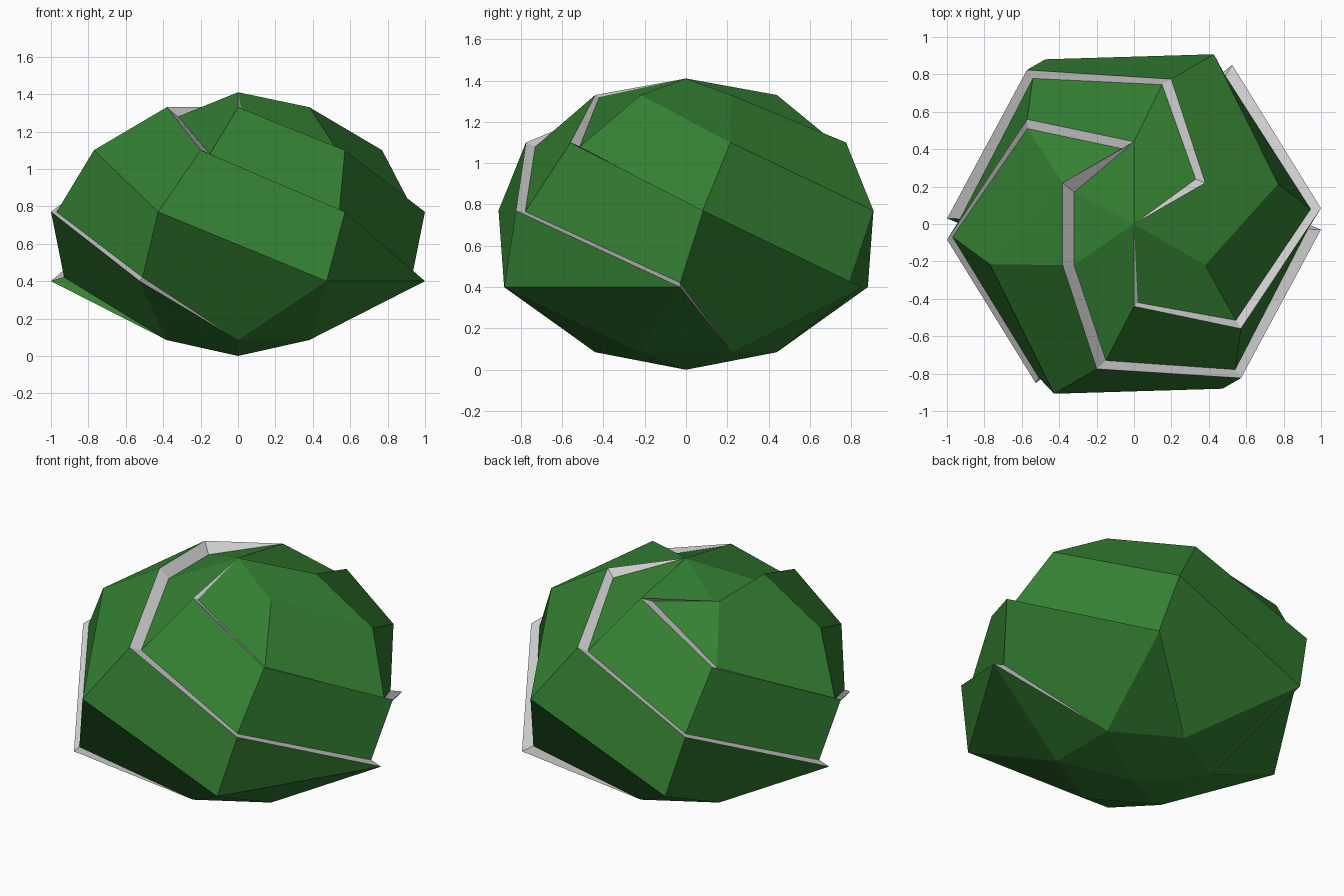
import bpy, bmesh
from math import radians, cos, sin
from mathutils import Vector

if "Cube" in bpy.data.objects:
    bpy.data.objects.remove(bpy.data.objects["Cube"])

# Rings from crown to base: radius, height, twist angle of spiral 0, lip depth scale
RINGS = [(0, 1.41, 30, 1), (0.44, 1.33, 30, 0.92), (0.80, 1.10, 75.6, 0.935),
         (1.003, 0.77, 124.8, 0.945), (1.0, 0.40, 178.3, 0.93),
         (0.44, 0.085, 210, 1), (0, 0, 210, 1)]
CENTRE = Vector((0, 0, 0.7))
CUTS = (0, 1, 3, 4)          # spirals where one leaf overlaps the next
# Tucked-under corners, by (ring, spiral)
TUCKED = {(1, 0): (0.33, 0.24, 1.29), (2, 0): (0.15, 0.745, 1.08),
          (1, 1): (-0.05, 0.40, 1.31), (2, 1): (-0.57, 0.51, 1.08),
          (1, 2): (-0.32, 0.17, 1.28), (3, 1): (-0.97, -0.07, 0.77),
          (1, 3): (-0.32, -0.22, 1.28), (2, 3): (-0.15, -0.73, 1.08),
          (1, 4): (0.02, -0.42, 1.32), (2, 4): (0.545, -0.515, 1.08),
          (4, 1): (-0.51, -0.82, 0.42)}


def point(ring, spiral, inner=False):
    if inner and (ring, spiral) in TUCKED:
        return Vector(TUCKED[ring, spiral])
    r, z, twist, depth = RINGS[ring]
    a = radians(twist + 60 * spiral)
    p = Vector((r * cos(a), r * sin(a), z))
    if inner and depth < 1:
        p = CENTRE + (p - CENTRE) * depth
    return p


def add_object(name, faces, material=None):
    bm = bmesh.new()
    for face in faces:
        pts = []
        for p in face:
            if all((p - q).length > 1e-4 for q in pts):
                pts.append(p)
        if len(pts) > 2:
            bm.faces.new([bm.verts.new(p) for p in pts])
    bmesh.ops.remove_doubles(bm, verts=bm.verts, dist=1e-4)
    mesh = bpy.data.meshes.new(name)
    bm.to_mesh(mesh)
    bm.free()
    obj = bpy.data.objects.new(name, mesh)
    bpy.context.collection.objects.link(obj)
    if material:
        mesh.materials.append(material)


green = bpy.data.materials.new("leaf_green")
green.diffuse_color = (0.034, 0.215, 0.032, 1)
green.use_nodes = True
green.node_tree.nodes["Principled BSDF"].inputs["Base Color"].default_value = green.diffuse_color

leaves, edges = [], []
for j in range(6):
    left = [point(i, j, j in CUTS) for i in range(7)]
    right = [point(i, j + 1) for i in range(7)]
    # Crown: two sectors tuck under the leaf lip, the others are kites
    if j in (1, 2):
        leaves.append((left[1], left[2], right[1]))
        leaves.append((point(0, 0), point(1, j, j == 2), point(1, j + 1, True)))
    else:
        leaves.append((right[0], left[1], left[2], right[1]))
    # Slanted panels around the sides
    for i in (1, 2):
        leaves.append((right[i], left[i + 1], left[i + 2], right[i + 1]))
    # Lower panels, one of them folded
    if j == 2:
        leaves.append((right[3], left[4], right[4]))
        leaves.append((left[4], left[5], right[4]))
    else:
        leaves.append((right[3], left[4], left[5], right[4]))
    # Triangles closing the base
    leaves.append((right[4], left[5], right[5]))
    leaves.append((left[5], left[6], right[5]))
    # Pale lip along each overlapping spiral
    if j in CUTS:
        for i in range(0 if j in (0, 4) else 1, 5):
            lip = (point(i, j), point(i + 1, j),
                   point(i + 1, j, True), point(i, j, True))
            (leaves if (i, j) == (4, 0) else edges).append(lip)

# Pale lip around the crown
o = [point(1, j) for j in range(4)]
n = [point(1, j, True) for j in range(4)]
edges += [(o[2], o[3], n[3], n[2]), (o[1], o[2], n[2]), (o[1], n[1], o[2])]

add_object("leaves", leaves, green)
add_object("leaf_edges", edges)
